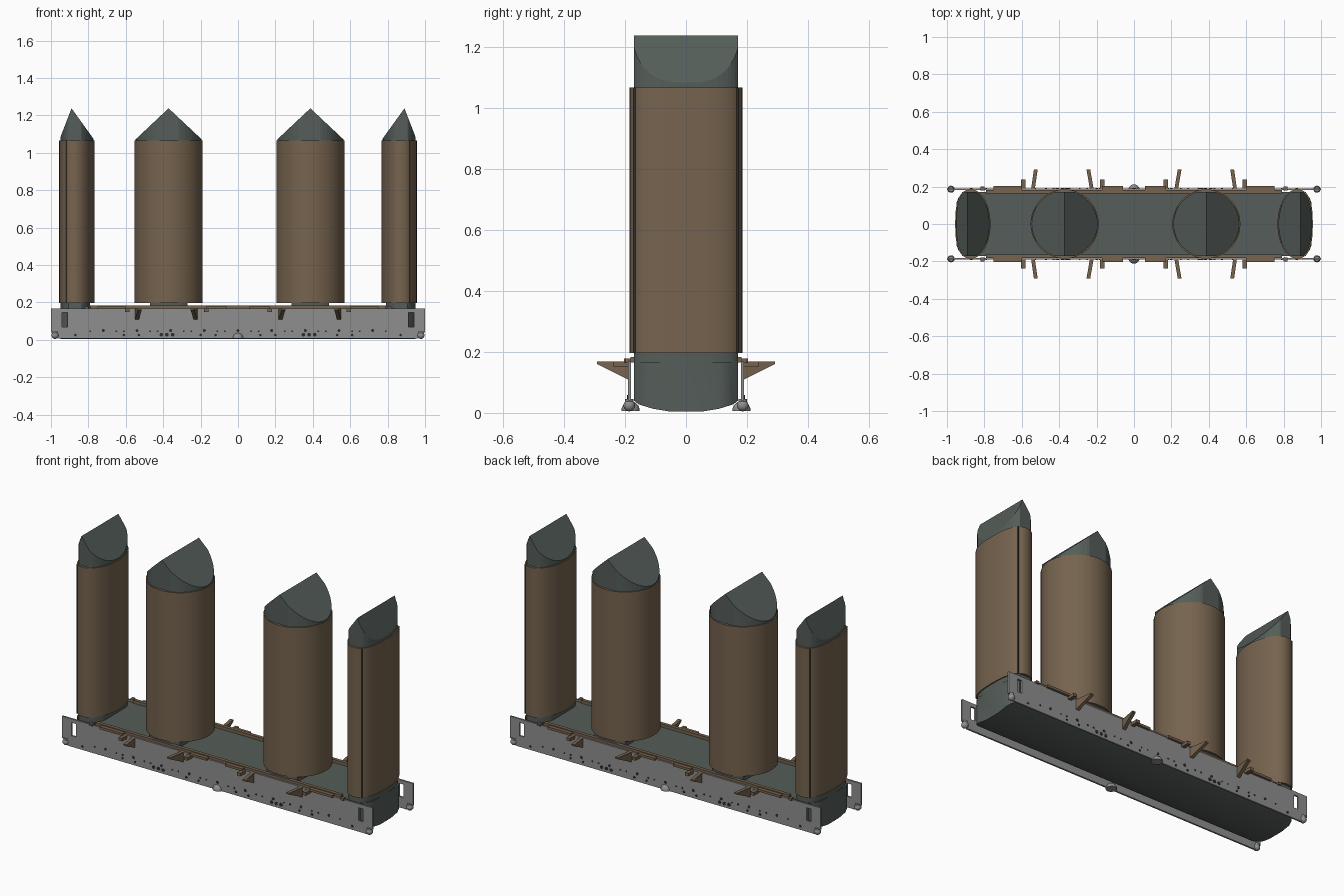
import bpy, bmesh
from math import pi, cos, sin, copysign, radians
from mathutils import Vector, Matrix

cube = bpy.data.objects.get("Cube")
if cube:
    bpy.data.objects.remove(cube)


def material(name, rgb):
    m = bpy.data.materials.new(name)
    m.use_nodes = True
    color = (*rgb, 1)
    m.diffuse_color = color
    m.node_tree.nodes["Principled BSDF"].inputs["Base Color"].default_value = color
    return m


BROWN = material("tan brown", (0.18, 0.125, 0.077))
SLATE = material("dark slate", (0.09, 0.11, 0.10))
GREY = material("plate grey", (0.27, 0.275, 0.27))
DARK = material("hole black", (0.025, 0.027, 0.026))


def finish(name, bm, mat, smooth=False):
    bmesh.ops.recalc_face_normals(bm, faces=bm.faces)
    mesh = bpy.data.meshes.new(name)
    bm.to_mesh(mesh)
    bm.free()
    mesh.materials.append(mat)
    if smooth:
        mesh.shade_smooth()
        mesh.set_sharp_from_angle(angle=radians(30))
    obj = bpy.data.objects.new(name, mesh)
    bpy.context.collection.objects.link(obj)
    return obj


def add_box(bm, x0, x1, y0, y1, z0, z1):
    size = Matrix.Diagonal((x1 - x0, y1 - y0, z1 - z0, 1))
    place = Matrix.Translation(((x0 + x1) / 2, (y0 + y1) / 2, (z0 + z1) / 2))
    bmesh.ops.create_cube(bm, size=1, matrix=place @ size)


def add_prism(bm, points, offset):
    face = bm.faces.new([bm.verts.new(p) for p in points])
    ext = bmesh.ops.extrude_face_region(bm, geom=[face], use_keep_orig=True)
    verts = [g for g in ext["geom"] if isinstance(g, bmesh.types.BMVert)]
    bmesh.ops.translate(bm, verts=verts, vec=offset)


def cut(bm, point, normal):
    """Slice away everything beyond a plane and close the opening."""
    geom = bm.verts[:] + bm.edges[:] + bm.faces[:]
    bmesh.ops.bisect_plane(bm, geom=geom, plane_co=point, plane_no=normal, clear_outer=True)
    bmesh.ops.holes_fill(bm, edges=[e for e in bm.edges if e.is_boundary], sides=0)


def outline(cx, left, right, half, z, square_left=2, square_right=2, n=48):
    """Rounded plan shape whose left and right halves may differ."""
    pts = []
    for i in range(n):
        a = 2 * pi * i / n
        c, s = cos(a), sin(a)
        power = 2 / (square_right if c > 0 else square_left)
        reach = right if c > 0 else left
        x = cx + copysign(reach * abs(c) ** power, c)
        pts.append((x, copysign(half * abs(s) ** power, s), z))
    return pts


# Towers: outer shell, wedge roof and foot
SHELL_Z, ROOF_Z, TOP_Z, CORE_Y = 0.197, 1.067, 1.238, 0.17


def tower(name, cx, left, right, ridge, foot, sq_l=2, sq_r=2):
    bm = bmesh.new()
    add_prism(bm, outline(cx, left, right, 0.185, SHELL_Z, sq_l, sq_r), (0, 0, ROOF_Z - SHELL_Z))
    finish(name + "_shell", bm, BROWN, True)

    bm = bmesh.new()
    inset = 0.006
    add_prism(bm, outline(cx, left - inset, right - inset, 0.179, ROOF_Z - 0.01, sq_l, sq_r),
              (0, 0, 0.3))
    for side in (-1, 1):
        cut(bm, (0, side * CORE_Y, 0), (0, side, 0))
        run = (cx + right - ridge) if side > 0 else (ridge - cx + left)
        cut(bm, (ridge, 0, TOP_Z), Vector((side * (TOP_Z - ROOF_Z), 0, run)).normalized())
    finish(name + "_roof", bm, SLATE)

    bm = bmesh.new()
    add_prism(bm, outline(cx, left - inset, right - inset, 0.179, 0.1, sq_l, sq_r), (0, 0, 0.1))
    for side in (-1, 1):
        cut(bm, (0, side * CORE_Y, 0), (0, side, 0))
        cut(bm, (cx + side * foot, 0, 0), (side, 0, 0))
    finish(name + "_foot", bm, SLATE, True)


tower("right_middle_tower", -0.371, 0.182, 0.182, -0.371, 0.1)
tower("left_middle_tower", 0.387, 0.182, 0.182, 0.387, 0.1)
tower("right_end_tower", -0.87, 0.086, 0.103, -0.89, 0.08, 2.6, 2)
tower("left_end_tower", 0.87, 0.103, 0.086, 0.89, 0.08, 2, 2.6)

# Thin vertical seams on the end shells
bm = bmesh.new()
for sx in (-1, 1):
    for sy in (-1, 1):
        add_box(bm, sx * 0.918 - 0.002, sx * 0.918 + 0.002,
                sy * 0.168 - 0.004, sy * 0.168 + 0.004, SHELL_Z, ROOF_Z)
finish("shell_seams", bm, DARK)

# Tub: rounded hull section, with ends rounded in plan
bm = bmesh.new()
side = [(0.17, 0.165), (0.17, 0.04), (0.155, 0.028), (0.11, 0.014), (0.05, 0.004)]
section = side + [(-y, z) for y, z in reversed(side)]
add_prism(bm, [(-0.95, y, z) for y, z in section], (1.9, 0, 0))
for sx in (-1, 1):
    for sy in (-1, 1):
        cut(bm, (sx * 0.95, sy * 0.11, 0), Vector((sx, sy * 0.35, 0)).normalized())
        cut(bm, (sx * 0.929, sy * 0.15, 0), Vector((sx, sy, 0)).normalized())
finish("tub", bm, SLATE, True)

# Side plates with slotted ends
bm = bmesh.new()
for sy in (-1, 1):
    y0, y1 = sorted((sy * 0.181, sy * 0.191))
    add_box(bm, -0.912, 0.912, y0, y1, 0.006, 0.168)
    for sx in (-1, 1):
        for a, b, z0, z1 in ((0.94, 1.0, 0.04, 0.168), (0.912, 0.94, 0.006, 0.07),
                             (0.912, 0.94, 0.146, 0.168), (0.94, 0.965, 0.006, 0.04)):
            x0, x1 = sorted((sx * a, sx * b))
            add_box(bm, x0, x1, y0, y1, z0, z1)
finish("side_plates", bm, GREY)

# Corner balls with stems, and a dome at the middle of each plate
bm = bmesh.new()
for sy in (-1, 1):
    for sx in (-1, 1):
        spot = Vector((sx * 0.978, sy * 0.186, 0.024))
        bmesh.ops.create_uvsphere(bm, u_segments=16, v_segments=10, radius=0.019,
                                  matrix=Matrix.Translation(spot))
        bmesh.ops.create_cone(bm, cap_ends=True, segments=16, radius1=0.014, radius2=0.014,
                              depth=0.02, matrix=Matrix.Translation(spot + Vector((0, 0, 0.012))))
finish("corner_balls", bm, GREY, True)
bm = bmesh.new()
for sy in (-1, 1):
    bmesh.ops.create_uvsphere(bm, u_segments=16, v_segments=10, radius=0.03,
                              matrix=Matrix.Translation((0, sy * 0.182, 0.008)))
cut(bm, (0, 0, 0.006), (0, 0, -1))
finish("middle_domes", bm, GREY, True)

# Bolt holes in repeating groups along both plates
bm = bmesh.new()
for sy in (-1, 1):
    turn = Matrix.Rotation(pi / 2, 4, "X")

    def hole(x, z, r):
        bmesh.ops.create_cone(bm, cap_ends=True, segments=10, radius1=r, radius2=r, depth=0.004,
                              matrix=Matrix.Translation((x, sy * 0.191, z)) @ turn)

    for centre in (-0.38, 0.38):
        for k in (-1, 0, 1):
            hole(centre + k * 0.03, 0.028, 0.01)
    for i in range(9):
        x = -0.72 + i * 0.18
        hole(x, 0.05, 0.008)
        hole(x - 0.07, 0.046, 0.005)
        hole(x + 0.07, 0.046, 0.005)
    for sx in (-1, 1):
        for x in (0.12, 0.2, 0.53, 0.61, 0.87):
            hole(sx * x, 0.026, 0.007)
finish("bolt_holes", bm, DARK)

# Brown rims along the tub edges, with outer ledges
bm = bmesh.new()
for sy in (-1, 1):
    y0, y1 = sorted((sy * 0.162, sy * 0.182))
    add_box(bm, -0.79, 0.79, y0, y1, 0.165, 0.183)
    for x0, x1 in ((-0.75, -0.6), (-0.17, -0.06), (0.06, 0.17), (0.6, 0.75)):
        y0, y1 = sorted((sy * 0.18, sy * 0.204))
        add_box(bm, x0, x1, y0, y1, 0.164, 0.178)
    for x in (-0.81, 0.81):
        y0, y1 = sorted((sy * 0.18, sy * 0.2))
        add_box(bm, x - 0.01, x + 0.01, y0, y1, 0.164, 0.178)
    # Short pegs
    for x in (-0.592, -0.17, 0.17, 0.592):
        y0, y1 = sorted((sy * 0.185, sy * 0.237))
        add_box(bm, x - 0.011, x + 0.011, y0, y1, 0.15, 0.168)
finish("rims_and_pegs", bm, BROWN)

# Triangular brackets, splayed in pairs
bm = bmesh.new()
for sy in (-1, 1):
    for base, tip in ((-0.54, -0.525), (-0.226, -0.244), (0.226, 0.244), (0.54, 0.525)):
        profile = [(base, 0.188, 0.168), (tip, 0.292, 0.168), (tip, 0.292, 0.16),
                   (base, 0.188, 0.108)]
        add_prism(bm, [(x - 0.01, sy * y, z) for x, y, z in profile], (0.02, 0, 0))
finish("brackets", bm, BROWN)
